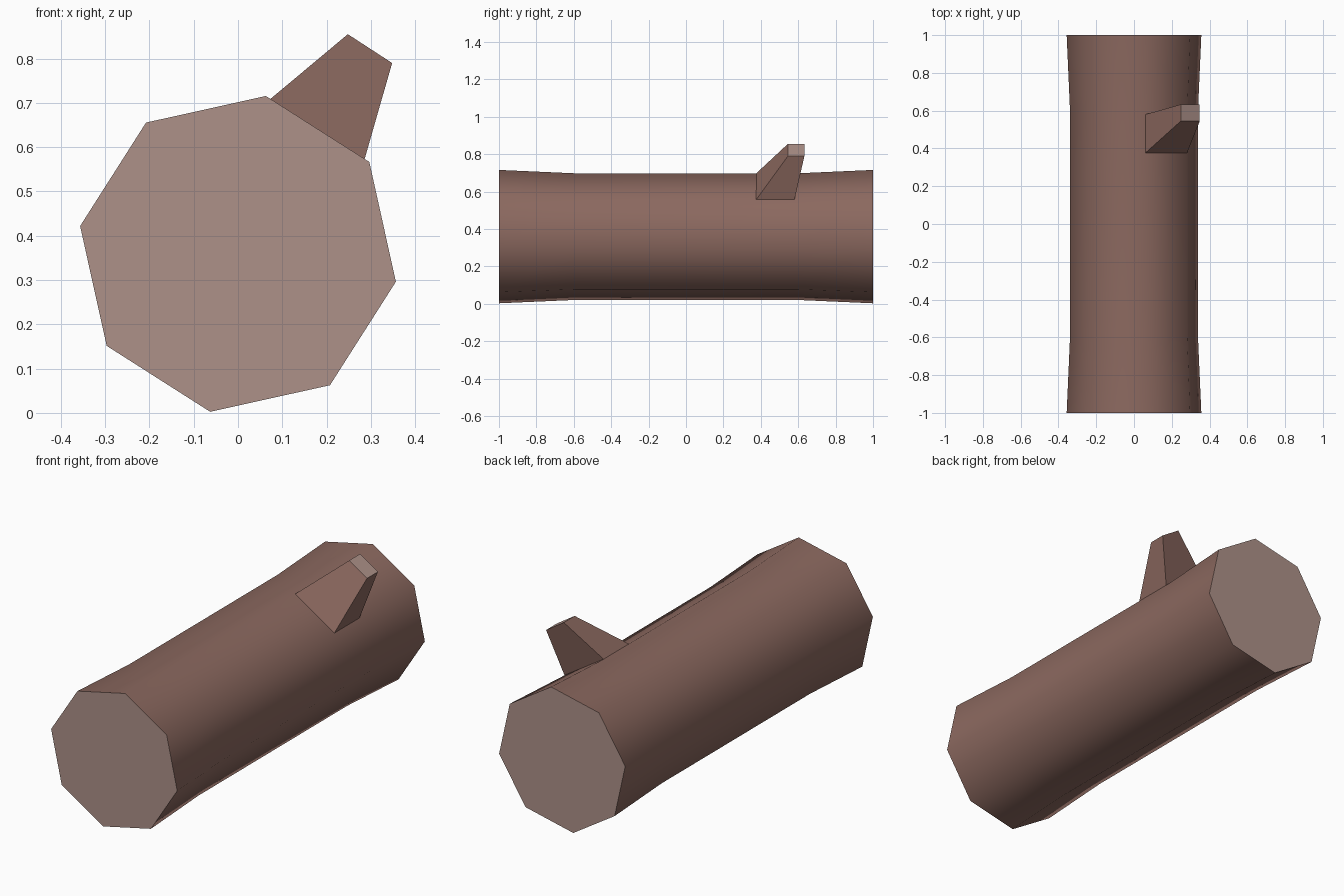
import bpy, bmesh, math
from mathutils import Vector

if "Cube" in bpy.data.objects:
    bpy.data.objects.remove(bpy.data.objects["Cube"])

CZ = 0.359


def material(name, rgb):
    m = bpy.data.materials.new(name)
    m.diffuse_color = (*rgb, 1)
    m.use_nodes = True
    m.node_tree.nodes["Principled BSDF"].inputs["Base Color"].default_value = m.diffuse_color
    return m


bark = material("brown bark", (0.26, 0.14, 0.115))
wood = material("pale cut wood", (0.42, 0.285, 0.25))


def loft(name, rings, smooth):
    """Skin closed rings of points; the end caps are cut wood."""
    bm = bmesh.new()
    loops = [[bm.verts.new(p) for p in ring] for ring in rings]
    for a, b in zip(loops, loops[1:]):
        for i in range(len(a)):
            j = (i + 1) % len(a)
            bm.faces.new((a[i], a[j], b[j], b[i]))
    for cap in (loops[0], loops[-1]):
        bm.faces.new(cap).material_index = 1
    bmesh.ops.recalc_face_normals(bm, faces=bm.faces)
    mesh = bpy.data.meshes.new(name)
    bm.to_mesh(mesh)
    bm.free()
    mesh.materials.append(bark)
    mesh.materials.append(wood)
    ob = bpy.data.objects.new(name, mesh)
    bpy.context.collection.objects.link(ob)
    if smooth:
        bpy.ops.object.select_all(action='DESELECT')
        ob.select_set(True)
        bpy.context.view_layer.objects.active = ob
        bpy.ops.object.shade_smooth_by_angle(angle=math.radians(60))
    return ob


def octagon(y, r):
    angles = [math.radians(80 + 45 * i) for i in range(8)]
    return [Vector((r * math.cos(a), y, CZ + r * math.sin(a))) for a in angles]


# eight-sided trunk, flaring slightly at both ends
loft("log_trunk", [octagon(-1, 0.362), octagon(-0.6, 0.344),
                   octagon(0.6, 0.344), octagon(1, 0.362)], True)


# tapered branch stub leaning towards the back
def quad(left, right, y0, y1):
    return [Vector((x, y, z)) for (x, z), y in
            ((left, y0), (right, y0), (right, y1), (left, y1))]


loft("branch_stub", [quad((0.059, 0.697), (0.281, 0.556), 0.375, 0.58),
                     quad((0.248, 0.855), (0.348, 0.79), 0.545, 0.633)], False)
